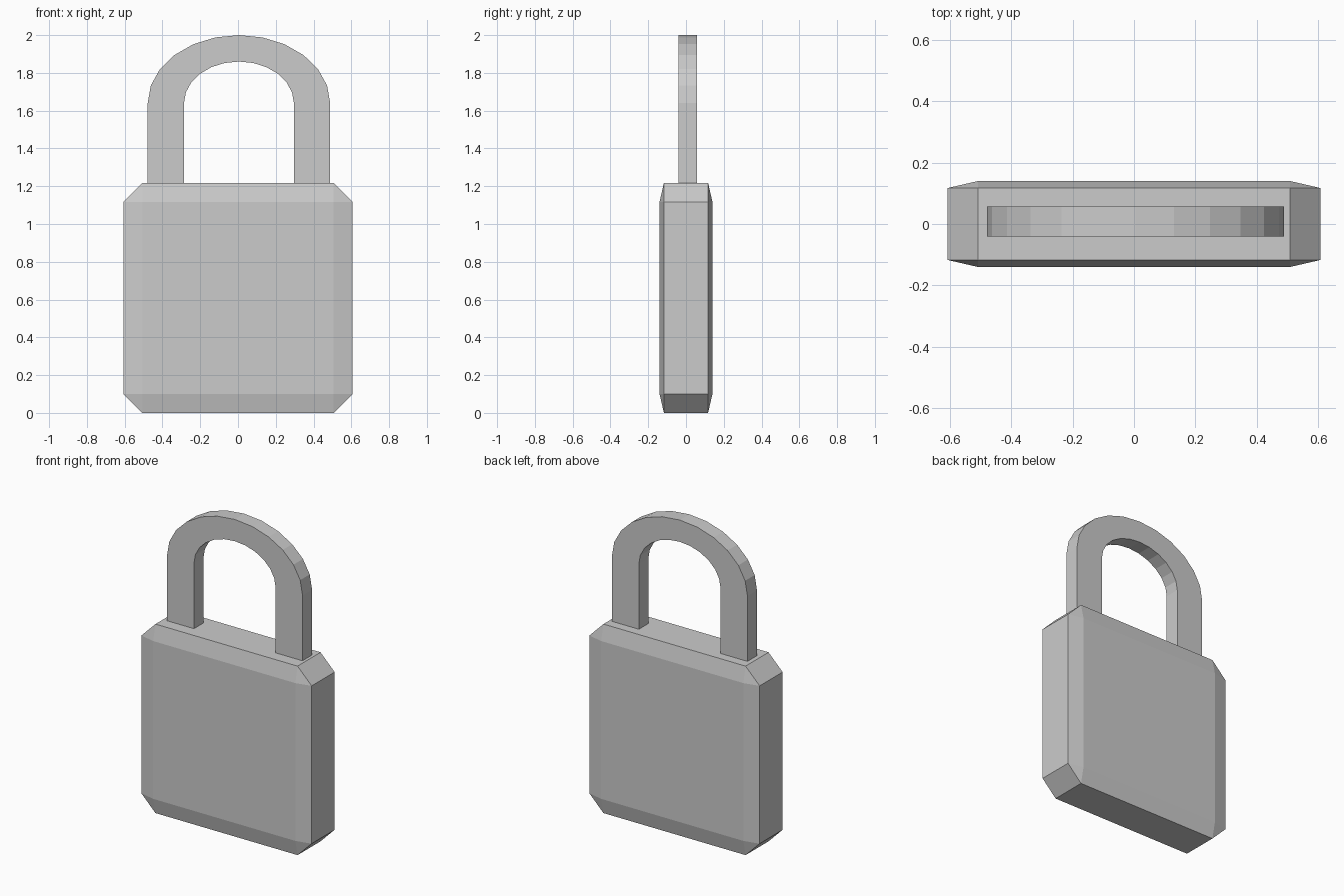
import bpy, bmesh
from math import cos, sin, pi

if "Cube" in bpy.data.objects:
    bpy.data.objects.remove(bpy.data.objects["Cube"])


def add_object(name, bm):
    bmesh.ops.recalc_face_normals(bm, faces=bm.faces)
    mesh = bpy.data.meshes.new(name)
    bm.to_mesh(mesh)
    bm.free()
    obj = bpy.data.objects.new(name, mesh)
    bpy.context.collection.objects.link(obj)
    return obj


# Lock body: cube chamfered first, then squashed so the chamfer is shallow in y
bm = bmesh.new()
bmesh.ops.create_cube(bm, size=2)
bmesh.ops.bevel(bm, geom=bm.edges[:], offset=0.165, offset_type='OFFSET',
                segments=1, profile=0.5, affect='EDGES')
bmesh.ops.scale(bm, vec=(0.607, 0.14, 0.609), verts=bm.verts)
bmesh.ops.translate(bm, vec=(0, 0, 0.609), verts=bm.verts)
add_object("lock_body", bm)

# Shackle: rectangular section swept up one leg, over a half ellipse, down the other
CENTRE_X, SPRING_Z, LEG_Z = 0.005, 1.64, 1.21
OUTER, INNER = (0.483, 0.36), (0.291, 0.22)
Y_FRONT, Y_BACK = -0.04, 0.057
SEGMENTS = 12


def arch(radii):
    rx, rz = radii
    curve = [(CENTRE_X + rx * cos(pi * i / SEGMENTS),
              SPRING_Z + rz * sin(pi * i / SEGMENTS)) for i in range(SEGMENTS + 1)]
    return [(CENTRE_X + rx, LEG_Z)] + curve + [(CENTRE_X - rx, LEG_Z)]


bm = bmesh.new()
rings = []
for (ox, oz), (ix, iz) in zip(arch(OUTER), arch(INNER)):
    section = [(ox, Y_FRONT, oz), (ox, Y_BACK, oz), (ix, Y_BACK, iz), (ix, Y_FRONT, iz)]
    rings.append([bm.verts.new(p) for p in section])
for a, b in zip(rings, rings[1:]):
    for k in range(4):
        n = (k + 1) % 4
        bm.faces.new((a[k], a[n], b[n], b[k]))
bm.faces.new(rings[0])
bm.faces.new(rings[-1])
add_object("shackle", bm)
